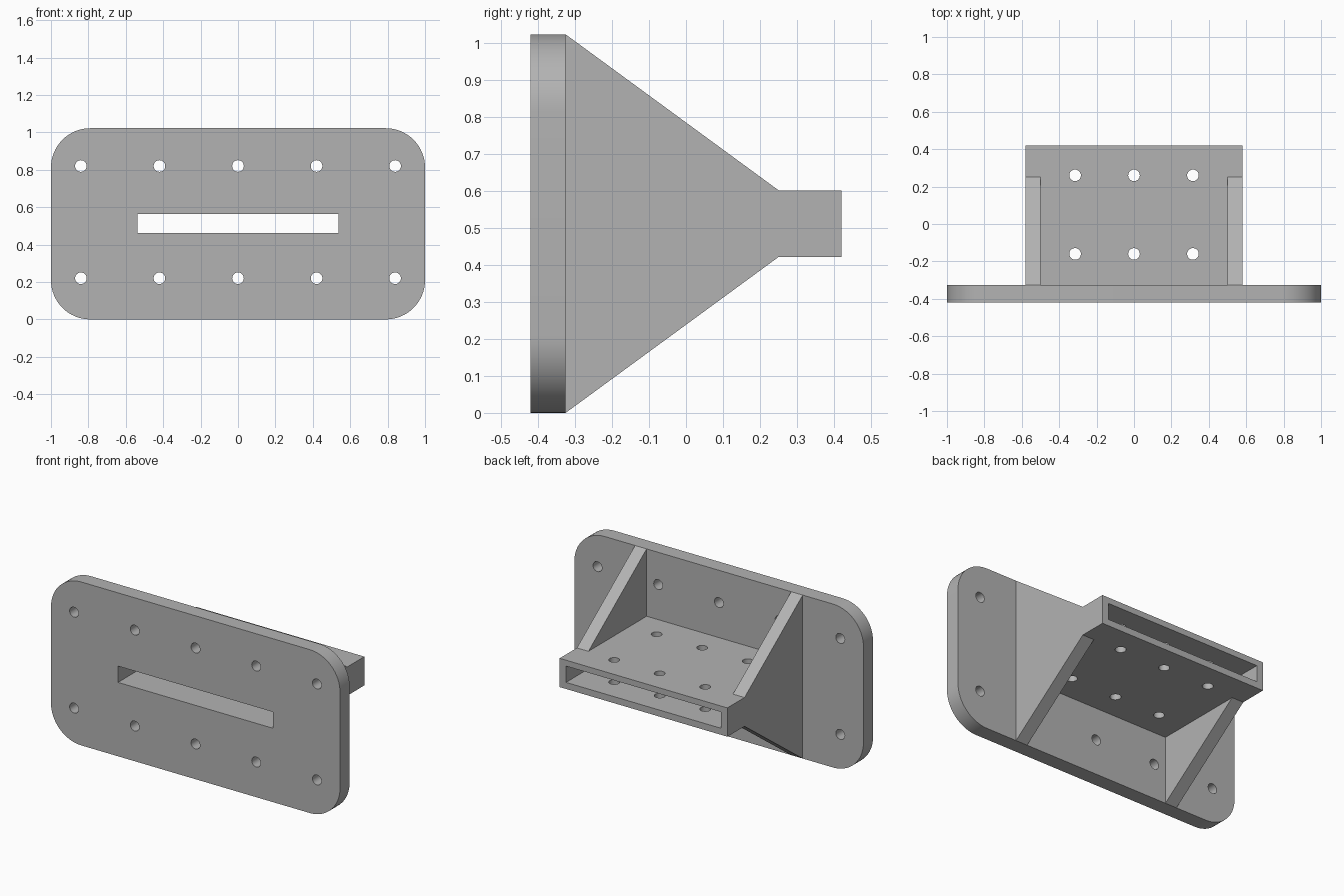
import bpy
import bmesh
from math import radians, cos, sin, tau
from mathutils import Vector

if "Cube" in bpy.data.objects:
    bpy.data.objects.remove(bpy.data.objects["Cube"], do_unlink=True)

# Shared dimensions
HEIGHT, MID = 1.022, 0.511
FRONT, PLATE_BACK, BACK = -0.42, -0.325, 0.42
SLEEVE_X, SLEEVE_Z = 0.58, 0.09
SLOT_X, SLOT_Z = 0.536, 0.051
HOLE_R = 0.031

steel = bpy.data.materials.new("grey_steel")
steel.use_nodes = True
grey = (0.45, 0.45, 0.45, 1)
steel.diffuse_color = grey
steel.node_tree.nodes["Principled BSDF"].inputs["Base Color"].default_value = grey


def prisms(name, outlines, axis, lo, hi):
    """Extrude closed 2D outlines along an axis from lo to hi."""
    place = {"x": lambda a, b, t: (t, a, b),
             "y": lambda a, b, t: (a, t, b),
             "z": lambda a, b, t: (a, b, t)}[axis]
    bm = bmesh.new()
    for outline in outlines:
        face = bm.faces.new([bm.verts.new(place(a, b, lo)) for a, b in outline])
        grown = bmesh.ops.extrude_face_region(bm, geom=[face], use_keep_orig=True)
        moved = [v for v in grown["geom"] if isinstance(v, bmesh.types.BMVert)]
        bmesh.ops.translate(bm, verts=moved, vec=Vector(place(0, 0, hi - lo)))
    bmesh.ops.recalc_face_normals(bm, faces=bm.faces[:])
    mesh = bpy.data.meshes.new(name)
    bm.to_mesh(mesh)
    bm.free()
    mesh.materials.append(steel)
    obj = bpy.data.objects.new(name, mesh)
    bpy.context.collection.objects.link(obj)
    return obj


def rounded(half_x, half_z, mid_z, radius=0, steps=1):
    """Rectangle outline with rounded corners, centred on x = 0."""
    points = []
    for quarter, (sx, sz) in enumerate([(1, 1), (-1, 1), (-1, -1), (1, -1)]):
        for i in range(steps):
            angle = tau / 4 * (quarter + i / max(steps - 1, 1))
            points.append((sx * (half_x - radius) + radius * cos(angle),
                           mid_z + sz * (half_z - radius) + radius * sin(angle)))
    return points


def circle(cx, cy, sides=32):
    return [(cx + HOLE_R * cos(tau * i / sides), cy + HOLE_R * sin(tau * i / sides))
            for i in range(sides)]


def activate(obj):
    bpy.ops.object.select_all(action="DESELECT")
    obj.select_set(True)
    bpy.context.view_layer.objects.active = obj


def cut(target, cutter):
    cutter.hide_render = True
    mod = target.modifiers.new("cut", "BOOLEAN")
    mod.operation, mod.solver, mod.object = "DIFFERENCE", "EXACT", cutter
    activate(target)
    bpy.ops.object.modifier_apply(modifier=mod.name)
    bpy.data.objects.remove(cutter, do_unlink=True)


slot = [rounded(SLOT_X, SLOT_Z, MID + 0.002)]

# Mounting plate with slot and two rows of bolt holes
plate = prisms("mounting_plate", [rounded(1, MID, MID, 0.21, 17)], "y", FRONT, PLATE_BACK)
bolts = [circle(0.42 * i, z) for i in range(-2, 3) for z in (0.22, 0.82)]
cut(plate, prisms("plate_cutter", slot + bolts, "y", -0.6, -0.2))

# Hollow sleeve with through holes in its top and bottom walls
sleeve = prisms("sleeve", [rounded(SLEEVE_X, SLEEVE_Z, MID)], "y", PLATE_BACK, BACK)
cut(sleeve, prisms("slot_cutter", slot, "y", -0.6, 0.6))
pins = [circle(0.315 * i, y) for i in (-1, 0, 1) for y in (-0.16, 0.26)]
cut(sleeve, prisms("pin_cutter", pins, "z", 0.2, 0.8))

# Triangular gussets above and below the sleeve on both sides
for level, sign in (("upper", 1), ("lower", -1)):
    root = MID + sign * SLEEVE_Z
    outline = [(PLATE_BACK, root), (0.25, root), (PLATE_BACK, MID + sign * MID)]
    for side, lo, hi in (("left", 0.5, SLEEVE_X), ("right", -SLEEVE_X, -0.5)):
        prisms(f"{level}_{side}_gusset", [outline], "x", lo, hi)

# Smooth the round corners and holes, keep the edges crisp
for obj in (plate, sleeve):
    activate(obj)
    bpy.ops.object.shade_smooth_by_angle(angle=radians(30))
